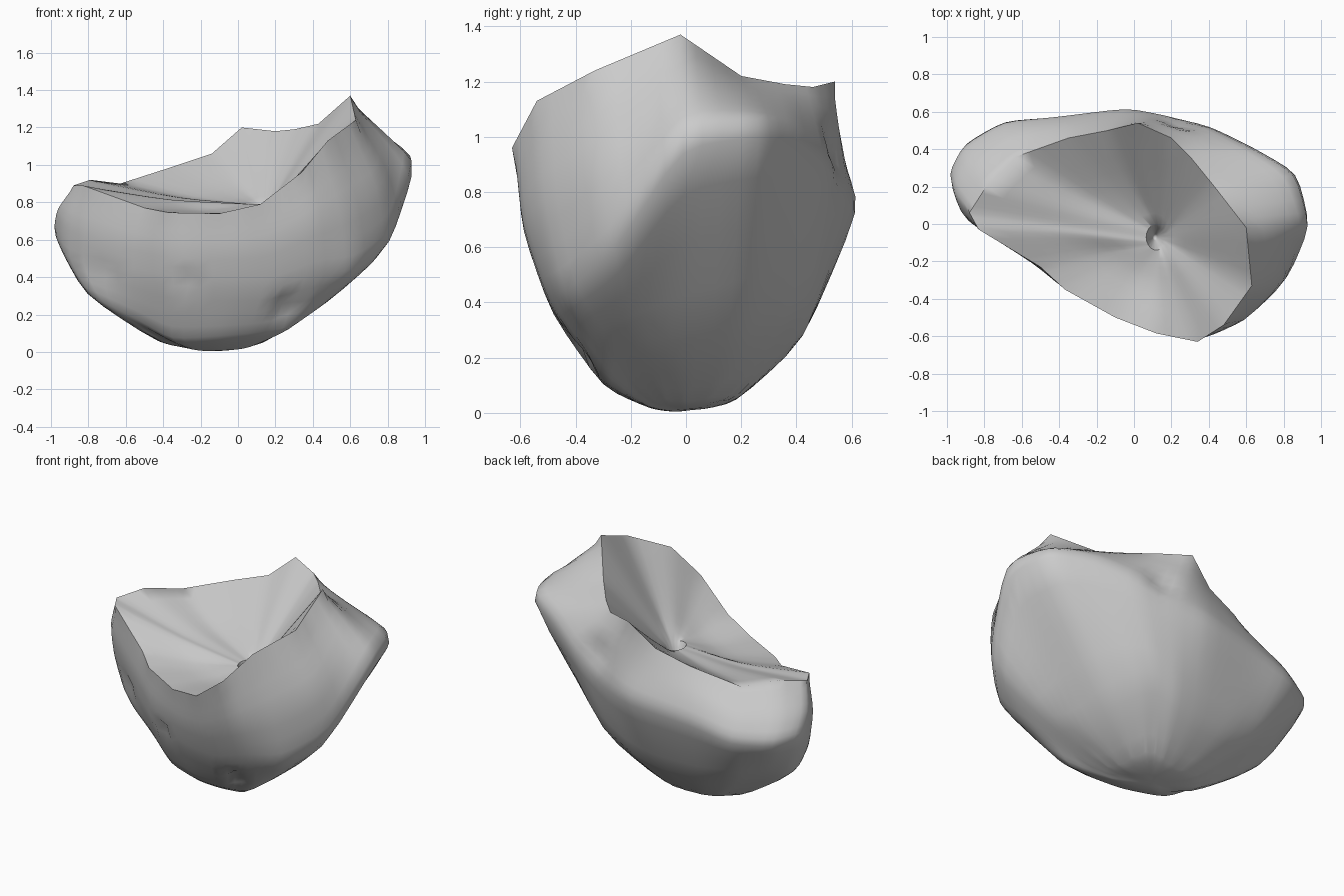
import bpy, bmesh, math
from mathutils import Vector

if "Cube" in bpy.data.objects:
    bpy.data.objects.remove(bpy.data.objects["Cube"])

# Rings run counter-clockwise from the right-hand peak, matching column by column
rim = [(.60,-.02,1.37),(.43,.20,1.22),(.30,.36,1.19),(.20,.46,1.18),(.02,.54,1.20),(-.14,.50,1.06),
       (-.35,.46,.99),(-.63,.36,.90),(-.79,.20,.92),(-.88,.06,.89),(-.83,-.03,.89),(-.50,-.23,.77),
       (-.37,-.35,.745),(-.10,-.50,.74),(.12,-.585,.79),(.34,-.63,.96),(.48,-.54,1.13),(.63,-.33,1.24)]
belly = [(1.0,-.01,1.01),(.93,.28,1.05),(.68,.41,1.02),(.43,.53,.90),(.18,.59,.78),(-.02,.64,.75),
         (-.44,.585,.70),(-.70,.57,.64),(-.92,.45,.63),(-1.0,.30,.65),(-.93,.08,.50),(-.55,-.17,.40),
         (-.35,-.32,.36),(-.05,-.43,.34),(.20,-.48,.34),(.42,-.51,.42),(.64,-.45,.42),(.84,-.27,.57)]
lower = [(.42,-.02,.22),(.40,.22,.30),(.30,.40,.38),(.20,.46,.40),(.06,.46,.32),(-.12,.42,.25),
         (-.38,.41,.26),(-.60,.39,.32),(-.74,.28,.34),(-.83,.16,.31),(-.80,.02,.30),(-.56,-.06,.17),
         (-.37,-.14,.05),(-.10,-.26,.07),(.10,-.30,.09),(.30,-.32,.12),(.46,-.30,.25),(.50,-.17,.28)]
# How far the flank swells between belly and rim, per column
swell = [1, 1, 1, 1, 1, 1, 1.02, 1.05, 1.05, 1.04, 1.04, 1.04, 1.04, 1.05, 1.05, 1.06, 1.06, 1.09]
base = Vector((-.13, .0, 0))
dish = Vector((.12, -.07, .79))


def toward(ring, target, t, zscale=1.0):
    pts = [Vector(p).lerp(target, t) for p in ring]
    return [(p.x, p.y, p.z * zscale) for p in pts]


n = len(rim)
flank = []
for a, b, s in zip(belly, rim, swell):
    m = (Vector(a) + Vector(b)) / 2
    flank.append((m.x * s, m.y * s, m.z))
throat = [(dish.x + .055 * math.cos(math.tau * i / n), dish.y + .07 * math.sin(math.tau * i / n), dish.z)
          for i in range(n)]
rings = [toward(lower, base, .58, .33), lower, belly, flank, rim, toward(rim, dish, .5, .965), throat]

# Body: loft from the base, over the rim and down into the dish
bm = bmesh.new()
loops = [[bm.verts.new(p) for p in r] for r in rings]
for a, b in zip(loops, loops[1:]):
    for i in range(n):
        j = (i + 1) % n
        bm.faces.new((a[i], a[j], b[j], b[i]))
for loop, tip in ((loops[0], base), (loops[-1], (.11, -.07, .66))):
    v = bm.verts.new(tip)
    for i in range(n):
        bm.faces.new((loop[i], loop[(i + 1) % n], v))
bmesh.ops.subdivide_edges(bm, edges=bm.edges[:], cuts=3, use_grid_fill=True)

# Soften the outer skin, leaving the broken rim sharp
rim_pts = [(Vector(rim[i]), Vector(rim[(i + 1) % n])) for i in range(n)]


def rim_distance(co):
    best = 9
    for a, b in rim_pts:
        t = max(0, min(1, (co - a).dot(b - a) / (b - a).length_squared))
        best = min(best, (co - a.lerp(b, t)).length)
    return best


soft = [v for v in bm.verts if rim_distance(v.co) > .03 and (v.co - dish).length > .2]
for _ in range(3):
    bmesh.ops.smooth_vert(bm, verts=soft, factor=.5, use_axis_x=True, use_axis_y=True, use_axis_z=True)

# Small chips in the front and upper back
dents = [((-.28, -.35, .38), .07, .04), ((.26, -.40, .22), .11, .05),
         ((-.72, -.05, .44), .09, .03), ((.25, .53, .95), .12, .04)]
core = Vector((0, .05, .5))
for pos, radius, depth in dents:
    c = Vector(pos)
    for v in bm.verts:
        d = (v.co - c).length
        if d < radius:
            v.co += (core - v.co).normalized() * depth * (1 - d / radius)
bmesh.ops.recalc_face_normals(bm, faces=bm.faces)

mesh = bpy.data.meshes.new("hollowed_rock")
bm.to_mesh(mesh)
bm.free()
obj = bpy.data.objects.new("hollowed_rock", mesh)
bpy.context.collection.objects.link(obj)
bpy.context.view_layer.objects.active = obj
obj.select_set(True)
bpy.ops.object.shade_smooth_by_angle(angle=math.radians(55))
